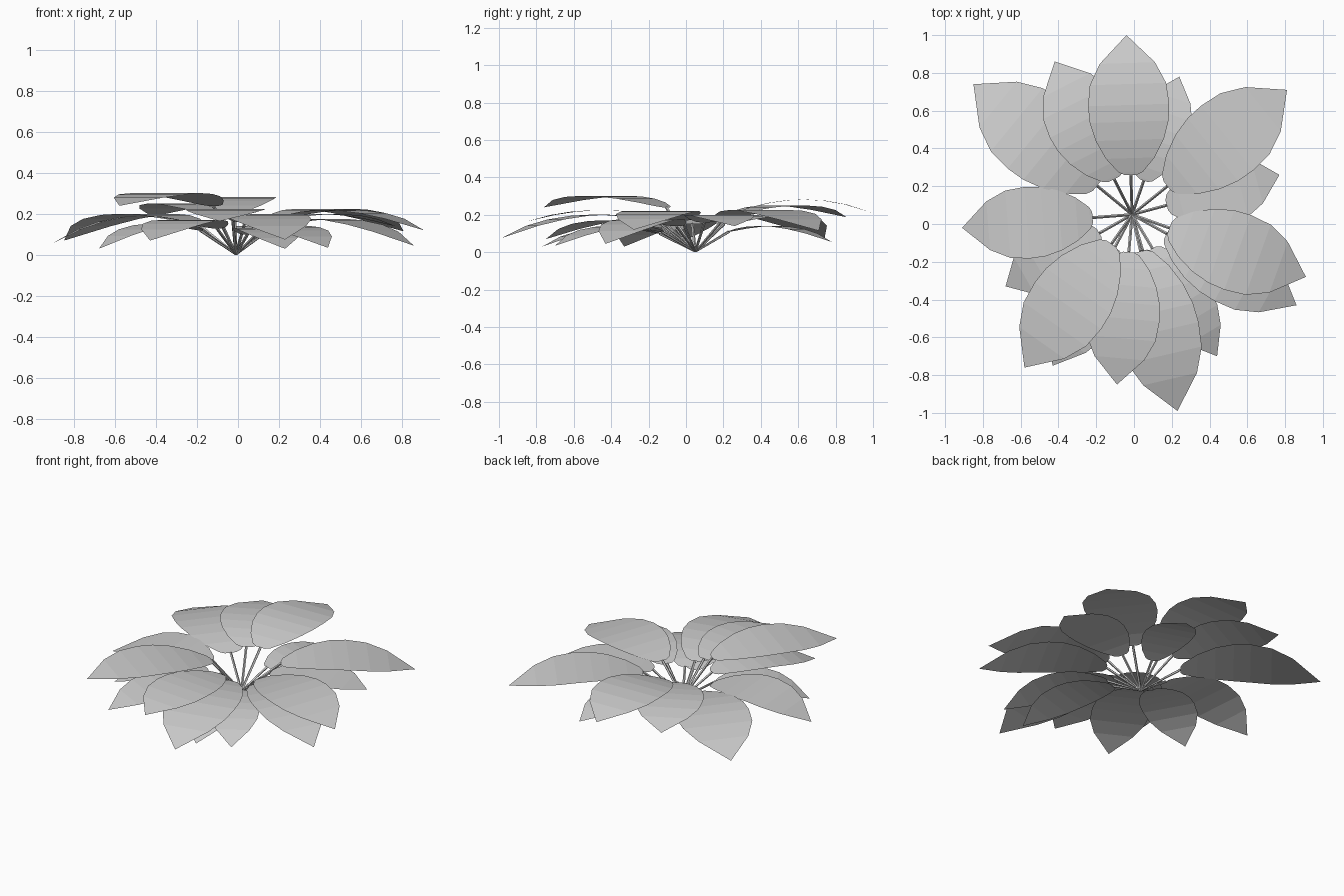
import bpy, bmesh
from mathutils import Vector

if "Cube" in bpy.data.objects:
    bpy.data.objects.remove(bpy.data.objects["Cube"])

ROOT = Vector((-0.01, 0.05, 0))
# leaf outline: position along the blade, share of half width
OUTLINE = [(0, .15), (.02, .3), (.12, .6), (.25, .84), (.38, .97), (.5, 1),
           (.65, .94), (.8, .68), (1, 0)]
# tip x, tip y, base radius, half width, base z, peak z, tip z
LEAVES = [
    (-.04, 1.00, .21, .215, .21, .28, .21),
    (-.85, .74, .24, .230, .15, .20, .07),
    (-.42, .86, .21, .205, .20, .25, .187),
    (.24, .78, .19, .150, .11, .14, .055),
    (.81, .71, .24, .220, .18, .225, .115),
    (.77, .26, .19, .180, .16, .20, .14),
    (.91, -.28, .21, .210, .17, .22, .12),
    (.86, -.43, .21, .190, .14, .175, .045),
    (.44, -.70, .21, .150, .11, .14, .035),
    (.23, -.99, .20, .215, .16, .20, .075),
    (-.09, -.85, .20, .195, .19, .225, .165),
    (-.58, -.76, .19, .215, .24, .30, .24),
    (-.43, -.75, .20, .180, .13, .17, .07),
    (-.68, -.33, .20, .165, .12, .15, .03),
    (-.91, -.02, .21, .190, .15, .19, .055),
    (.23, -.77, .20, .150, .10, .13, .03),
]


def add_object(name, bm):
    mesh = bpy.data.meshes.new(name)
    bm.to_mesh(mesh)
    bm.free()
    ob = bpy.data.objects.new(name, mesh)
    bpy.context.collection.objects.link(ob)


def arch(t, a, p, b, m=.42):
    """Height of a parabola through base, peak and tip."""
    return (a * (t - m) * (t - 1) / m + p * t * (t - 1) / (m * (m - 1))
            + b * t * (t - m) / (1 - m))


for n, (tx, ty, r, w, zb, zp, zt) in enumerate(LEAVES, 1):
    tip = Vector((tx, ty, 0))
    along = (tip - ROOT).normalized()
    side = Vector((-along.y, along.x, 0))
    base = ROOT + along * r

    # arched blade
    bm = bmesh.new()
    rows = []
    for t, s in OUTLINE:
        c = base.lerp(tip, t)
        c.z = arch(t, zb, zp, zt)
        offs = (-1, 1) if s else (0,)
        rows.append([bm.verts.new(c + side * (w * s * o)) for o in offs])
    for a, b in zip(rows, rows[1:]):
        bm.faces.new([a[0]] + b + [a[1]] if len(b) == 2 else [a[0], b[0], a[1]])
    bmesh.ops.recalc_face_normals(bm, faces=bm.faces)
    if sum(f.normal.z for f in bm.faces) < 0:
        bmesh.ops.reverse_faces(bm, faces=bm.faces)
    add_object(f"leaf_{n}", bm)

    # straight stem from the root to the blade
    top = base + Vector((0, 0, zb))
    axis = top - ROOT
    bm = bmesh.new()
    bmesh.ops.create_cone(bm, cap_ends=True, segments=5, radius1=.008,
                          radius2=.008, depth=axis.length)
    mat = axis.to_track_quat('Z', 'Y').to_matrix().to_4x4()
    mat.translation = (ROOT + top) / 2
    bmesh.ops.transform(bm, matrix=mat, verts=bm.verts)
    for v in bm.verts:
        v.co.z = max(v.co.z, 0)
    add_object(f"stem_{n}", bm)
